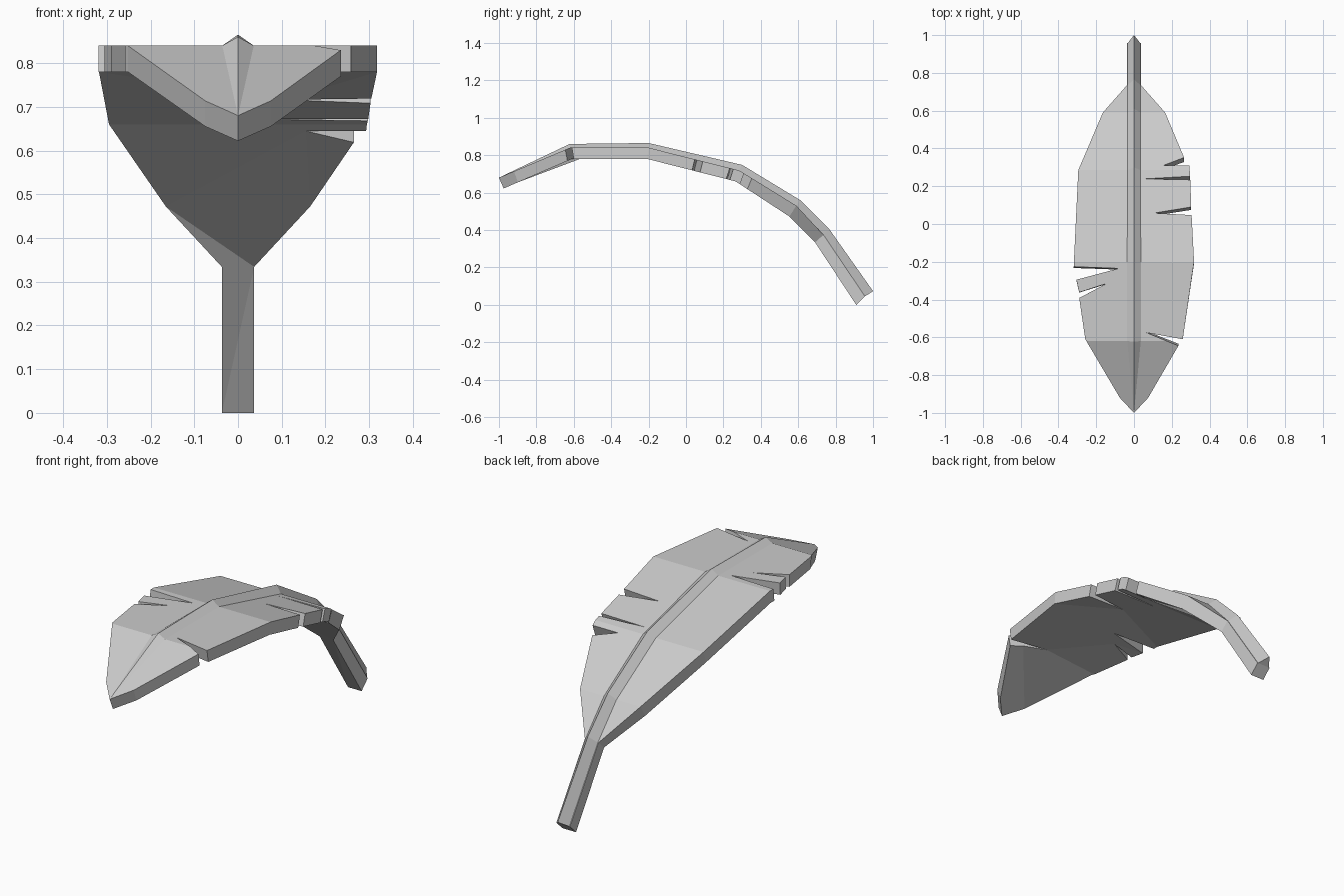
import bpy, bmesh

if "Cube" in bpy.data.objects:
    bpy.data.objects.remove(bpy.data.objects["Cube"])

# Bend stations, root to tip: (y, z) along sheet top, sheet underside and rib crest
TOP = [(-1, .68), (-.62, .84), (-.2, .84), (.285, .718), (.59, .53), (.735, .374), (.957, .045)]
LOW = [(-.975, .622), (-.61, .78), (-.208, .78), (.265, .66), (.553, .472), (.69, .334), (.91, 0)]
CREST = [(-1, .682), (-.622, .86), (-.2, .865), (.3, .748), (.61, .56), (.765, .406), (1, .073)]
RIB_HALF = [0, .036, .036, .035, .034, .034, .034]

green_grey = bpy.data.materials.new("leaf grey")
green_grey.diffuse_color = (.6, .6, .6, 1)
green_grey.use_nodes = True
green_grey.node_tree.nodes["Principled BSDF"].inputs["Base Color"].default_value = green_grey.diffuse_color


def on_path(y, path):
    """Map a flat position along the leaf to a point on a bent path."""
    i = 0
    while i < len(TOP) - 2 and y > TOP[i + 1][0]:
        i += 1
    t = (y - TOP[i][0]) / (TOP[i + 1][0] - TOP[i][0])
    return [path[i][k] + t * (path[i + 1][k] - path[i][k]) for k in (0, 1)]


def finish(bm, name):
    bmesh.ops.recalc_face_normals(bm, faces=bm.faces)
    mesh = bpy.data.meshes.new(name)
    bm.to_mesh(mesh)
    bm.free()
    mesh.materials.append(green_grey)
    bpy.context.collection.objects.link(bpy.data.objects.new(name, mesh))


# Leaf blade and stalk: flat outline with torn slits, cut at the bends, then bent
right = [(0, -1), (.075, -.92), (.235, -.645), (.065, -.575), (.258, -.61), (.318, -.2),
         (.305, .047), (.106, .058), (.303, .09), (.298, .234), (.055, .239), (.297, .253),
         (.293, .31), (.155, .31), (.265, .352), (.165, .59), (.037, .735), (.037, .957)]
left = [(-.037, .957), (-.037, .735), (-.165, .59), (-.295, .285), (-.318, -.2), (-.319, -.226),
        (-.08, -.235), (-.305, -.295), (-.29, -.362), (-.145, -.315), (-.29, -.392),
        (-.258, -.61), (-.075, -.92)]
bm = bmesh.new()
bm.faces.new([bm.verts.new((x, y, 0)) for x, y in right + left])
for y, _ in TOP[1:-1]:
    bmesh.ops.bisect_plane(bm, geom=bm.verts[:] + bm.edges[:] + bm.faces[:],
                           plane_co=(0, y, 0), plane_no=(0, 1, 0), dist=1e-5)
bmesh.ops.triangulate(bm, faces=bm.faces[:])
upper = bm.verts[:]
flat_y = {v: v.co.y for v in upper}
extruded = bmesh.ops.extrude_face_region(bm, geom=bm.faces[:], use_keep_orig=True)
for v in [g for g in extruded["geom"] if isinstance(g, bmesh.types.BMVert)]:
    v.co.y, v.co.z = on_path(v.co.y, LOW)
for v, y in flat_y.items():
    v.co.y, v.co.z = on_path(y, TOP)
bmesh.ops.dissolve_limit(bm, angle_limit=.01, verts=bm.verts[:], edges=bm.edges[:])
finish(bm, "leaf_blade")

# Midrib: triangular ridge lofted along the same bends
bm = bmesh.new()
rings = [[bm.verts.new((-w, *t)), bm.verts.new((0, *c)), bm.verts.new((w, *t))]
         for w, t, c in zip(RIB_HALF, TOP, CREST)]
for a, b in zip(rings, rings[1:]):
    for k in range(3):
        bm.faces.new((a[k], a[(k + 1) % 3], b[(k + 1) % 3], b[k]))
bm.faces.new(rings[-1])
bmesh.ops.remove_doubles(bm, verts=bm.verts[:], dist=.003)
finish(bm, "midrib")
